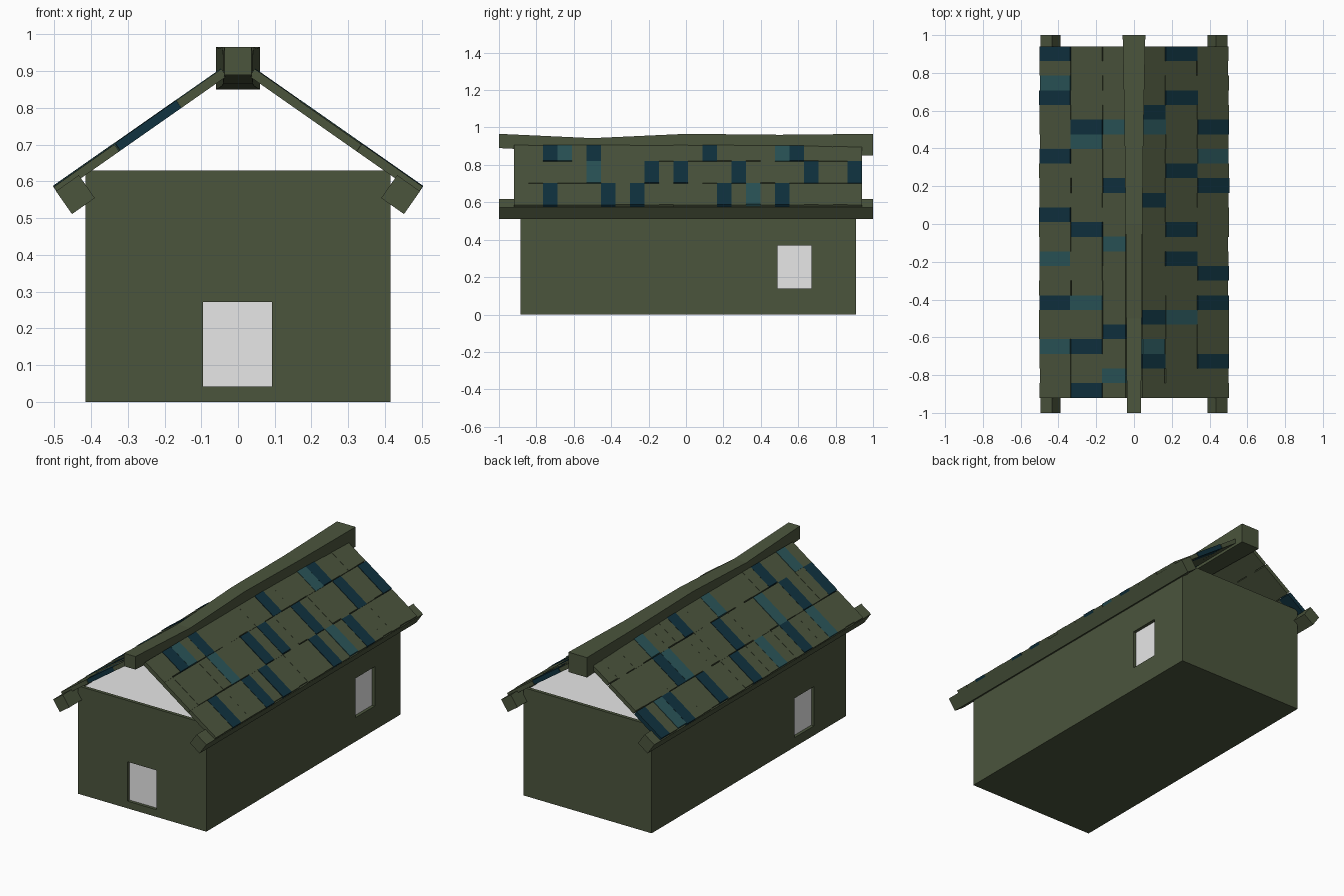
import bpy, bmesh, math, random
from mathutils import Vector

if "Cube" in bpy.data.objects:
    bpy.data.objects.remove(bpy.data.objects["Cube"])

random.seed(4)


def material(name, rgb):
    m = bpy.data.materials.new(name)
    m.diffuse_color = (*rgb, 1)
    m.use_nodes = True
    m.node_tree.nodes["Principled BSDF"].inputs["Base Color"].default_value = m.diffuse_color
    return m


GREEN = material("moss_green", (0.07, 0.09, 0.046))
NAVY = material("dark_blue", (0.005, 0.032, 0.05))
TEAL = material("teal", (0.023, 0.09, 0.098))
WHITE = material("off_white", (0.8, 0.8, 0.8))


def add_object(name, bm, mats):
    bmesh.ops.recalc_face_normals(bm, faces=bm.faces)
    me = bpy.data.meshes.new(name)
    bm.to_mesh(me)
    bm.free()
    for m in mats:
        me.materials.append(m)
    ob = bpy.data.objects.new(name, me)
    bpy.context.collection.objects.link(ob)
    return ob


def loft(bm, sections, mat=0):
    """Join equal-length rings of points into a closed solid."""
    rings = [[bm.verts.new(p) for p in s] for s in sections]
    faces = [bm.faces.new(rings[0]), bm.faces.new(rings[-1][::-1])]
    n = len(rings[0])
    for a, b in zip(rings, rings[1:]):
        for i in range(n):
            j = (i + 1) % n
            faces.append(bm.faces.new((a[i], b[i], b[j], a[j])))
    for f in faces:
        f.material_index = mat


def box(name, lo, hi):
    bm = bmesh.new()
    (x0, y0, z0), (x1, y1, z1) = lo, hi
    loft(bm, [[(x0, y, z0), (x1, y, z0), (x1, y, z1), (x0, y, z1)] for y in (y0, y1)])
    return add_object(name, bm, [GREEN, WHITE])


# House body with recessed door, side windows and ceiling
W, Y0, Y1, H, D = 0.415, -0.885, 0.91, 0.63, 0.018
body = box("house_body", (-W, Y0, 0), (W, Y1, H))
recesses = [
    ((-0.095, Y0 - 0.1, 0.042), (0.092, Y0 + D, 0.272)),       # door
    ((W - D, 0.49, 0.14), (W + 0.1, 0.67, 0.37)),              # right window
    ((-W - 0.1, -0.59, 0.055), (-W + D, -0.41, 0.285)),        # left window
    ((-W + 0.02, Y0 + 0.02, H - 0.01), (W - 0.02, Y1 - 0.02, H + 0.1)),  # ceiling
]
cutters = []
for lo, hi in recesses:
    c = box("recess_cutter", lo, hi)
    c.hide_render = True
    cutters.append(c)
    mod = body.modifiers.new("cut", 'BOOLEAN')
    mod.operation, mod.solver, mod.object = 'DIFFERENCE', 'EXACT', c
dg = bpy.context.evaluated_depsgraph_get()
cut_mesh = bpy.data.meshes.new_from_object(body.evaluated_get(dg))
body.modifiers.clear()
body.data = cut_mesh
for c in cutters:
    bpy.data.objects.remove(c)


# White panes: the back faces of the recesses
def near(a, b):
    return abs(a - b) < 1e-4


for p in cut_mesh.polygons:
    c, n = p.center, p.normal
    pane = (near(abs(c.x), W - D) and abs(n.x) > 0.9
            or near(c.y, Y0 + D) and abs(n.y) > 0.9
            or near(c.z, H - 0.01) and n.z > 0.9)
    p.material_index = 1 if pane else 0

# Sagging, tapering ridge beam: y, half width, bottom, top
bm = bmesh.new()
loft(bm, [[(-w, y, b), (w, y, b), (w, y, t), (-w, y, t)] for y, w, b, t in (
    (-1, 0.037, 0.89, 0.966), (-0.5, 0.041, 0.865, 0.943), (0, 0.044, 0.86, 0.966),
    (0.5, 0.05, 0.855, 0.961), (1, 0.06, 0.85, 0.966))])
add_object("ridge_beam", bm, [GREEN])

# Slope frame: u runs up the roof, n points out of it
ang = math.atan(0.70)
TILES, TOP_Y, LOW_Y = 24, 0.94, -0.92
PITCH = (TOP_Y - LOW_Y) / TILES
ROWS = [(0.5, 0.337), (0.335, 0.168), (0.166, 0.045)]  # outer and inner x per row
# Painted tiles counted from the back, per row from eave to ridge
PAINT = {
    -1: [({0, 3, 7, 11, 17}, {2, 14, 20}), ({5, 12, 20, 23}, {6, 17}), ({9, 19}, {5, 13, 22})],
    1: [({5, 9, 15, 17, 21}, {7}), ({0, 3, 8, 12, 14}, {18}), ({4, 10, 18, 21}, {5, 20})],
}

for side, label in ((-1, "left"), (1, "right")):
    u = Vector((-side * math.cos(ang), 0, math.sin(ang)))
    n = Vector((side * math.sin(ang), 0, math.cos(ang)))

    # Square eave beam turned to the roof slope
    h = 0.038
    mid = Vector((side * 0.4425, 0, 0.564))
    bm = bmesh.new()
    loft(bm, [[mid + Vector((0, y, 0)) + u * a * h + n * b * h
               for a, b in ((-1, -1), (1, -1), (1, 1), (-1, 1))] for y in (-1, 1)])
    add_object(label + "_eave_beam", bm, [GREEN])

    # Rows of rough tiles
    for r, (xo, xi) in enumerate(ROWS):
        navy, teal = PAINT[side][r]
        bm = bmesh.new()
        for i in range(TILES):
            ya = TOP_Y - i * PITCH
            yb = ya - PITCH
            painted = i in navy or i in teal
            j = random.uniform(-0.003, 0.003)
            a = Vector((side * (xo + j), 0, 0.587 + (0.5 - xo - j) * 0.7))
            b = Vector((side * xi, 0, 0.587 + (0.5 - xi) * 0.7))
            lift = n * (random.uniform(-0.001, 0.001) + (0.002 if painted else 0))
            down = -n * 0.024
            ring = [a + lift, b + lift, b + down, a + down]
            loft(bm, [[p + Vector((0, y, 0)) for p in ring] for y in (ya, yb)],
                 1 if i in navy else 2 if i in teal else 0)
        add_object(f"{label}_roof_tiles_row_{r + 1}", bm, [GREEN, NAVY, TEAL])
